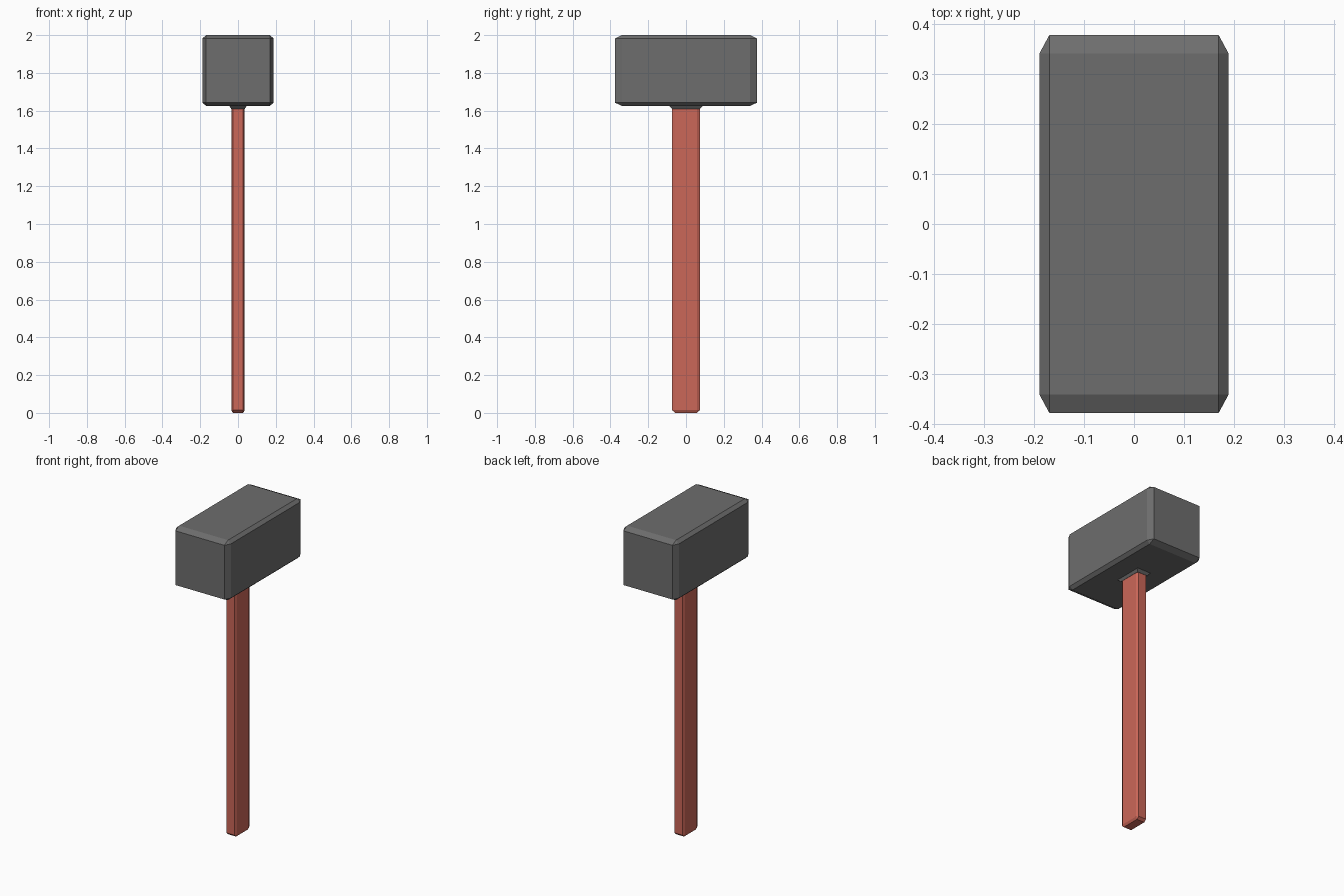
import bpy
import bmesh
from mathutils import Vector

old = bpy.data.objects.get("Cube")
if old:
    bpy.data.objects.remove(old)


def make_material(name, colour):
    mat = bpy.data.materials.new(name)
    mat.use_nodes = True
    mat.diffuse_color = colour
    mat.node_tree.nodes["Principled BSDF"].inputs["Base Color"].default_value = colour
    return mat


def block(name, size, centre, chamfer, mat):
    """Box whose edges are cut back by a separate amount along each axis."""
    bm = bmesh.new()
    half = Vector(size) / 2
    points = []
    for sx in (-1, 1):
        for sy in (-1, 1):
            for sz in (-1, 1):
                sign = Vector((sx, sy, sz))
                for axis in range(3):
                    # one point per face meeting at this corner
                    p = half - Vector(chamfer)
                    p[axis] = half[axis]
                    points.append(Vector(centre) + p * sign)
    verts = [bm.verts.new(p) for p in points]
    bmesh.ops.convex_hull(bm, input=verts)
    bmesh.ops.dissolve_limit(bm, angle_limit=0.01, verts=bm.verts[:], edges=bm.edges[:])
    return finish(name, bm, mat)


def finish(name, bm, mat):
    bmesh.ops.recalc_face_normals(bm, faces=bm.faces[:])
    mesh = bpy.data.meshes.new(name)
    bm.to_mesh(mesh)
    bm.free()
    mesh.materials.append(mat)
    obj = bpy.data.objects.new(name, mesh)
    bpy.context.collection.objects.link(obj)
    return obj


steel = make_material("dark_grey_steel", (0.155, 0.155, 0.155, 1))
red = make_material("red_handle", (0.6, 0.135, 0.098, 1))

# Hammer head and handle
block("head", (0.378, 0.754, 0.375), (0, 0, 1.8125), (0.02, 0.037, 0.018), steel)
block("handle", (0.07, 0.146, 1.63), (0, 0, 0.815), (0.008, 0.015, 0.014), red)

# Flared collar where the handle enters the head
bm = bmesh.new()
bmesh.ops.create_cube(bm, size=2)
for v in bm.verts:
    top = v.co.z > 0
    v.co.x *= 0.05 if top else 0.036
    v.co.y *= 0.094 if top else 0.074
    v.co.z = 1.63 if top else 1.61
finish("collar", bm, steel)
